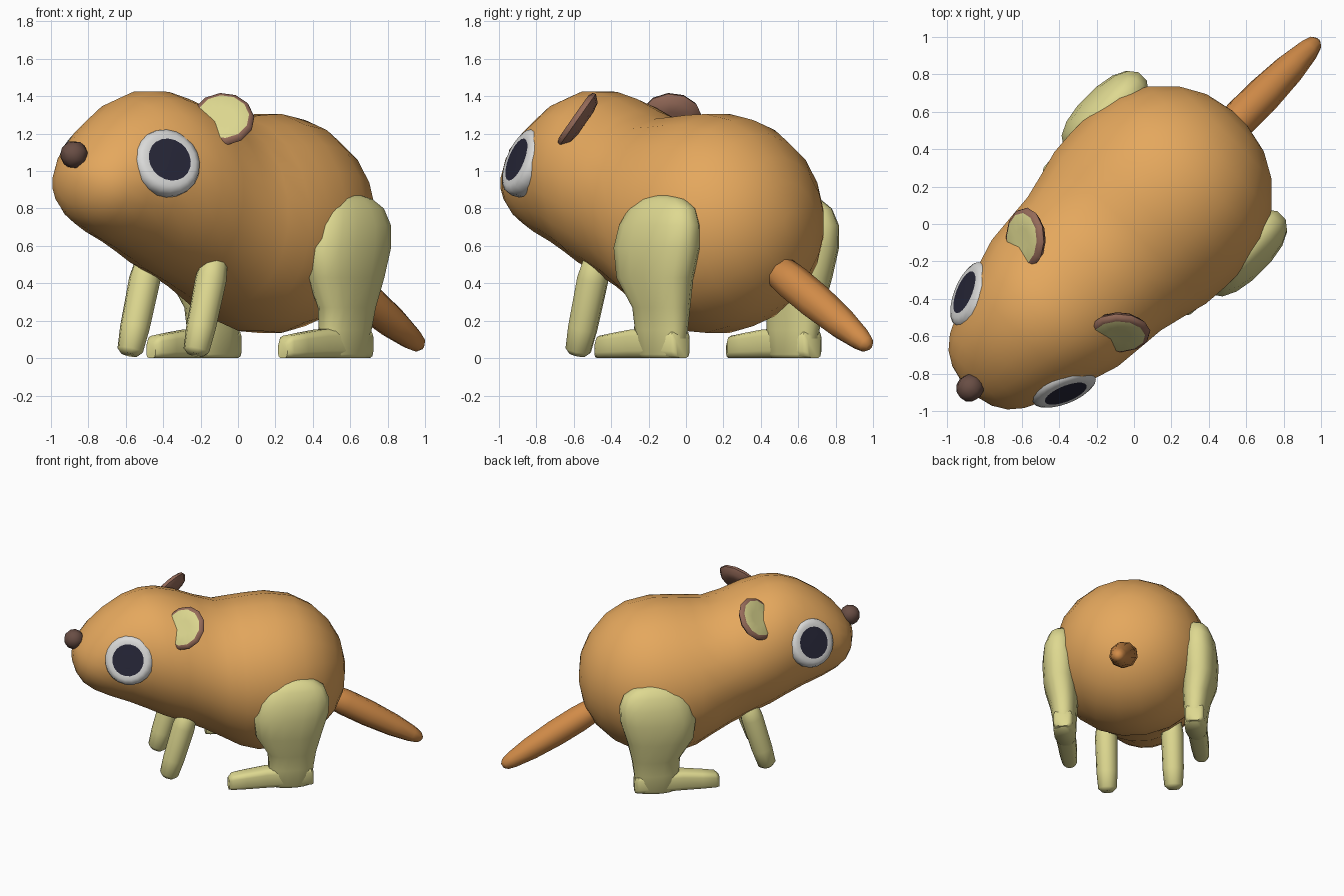
import bpy, bmesh, math
from mathutils import Vector

R = math.sqrt(0.5)


def P(u, s, z):
    """Animal space (forward, left, up) to world: it faces the -x -y corner."""
    return Vector(((s - u) * R, (-u - s) * R, z))


def material(name, rgb):
    m = bpy.data.materials.new(name)
    m.diffuse_color = (*rgb, 1)
    return m


FUR = material("tan fur", (0.78, 0.39, 0.11))
TAIL = material("orange tail", (0.64, 0.26, 0.065))
CREAM = material("pale yellow", (0.73, 0.69, 0.28))
EAR = material("ear brown", (0.30, 0.145, 0.10))
NOSE = material("nose brown", (0.14, 0.075, 0.058))
WHITE = material("eye white", (0.70, 0.70, 0.69))
PUPIL = material("pupil dark", (0.02, 0.02, 0.04))


def ring(c, a, b, n=12, power=1.0):
    """Closed cross-section round c with half-axis vectors a and b."""
    def f(v):
        return math.copysign(abs(v) ** power, v)
    return [c + a * f(math.cos(t)) + b * f(math.sin(t))
            for t in (2 * math.pi * (i + 0.5) / n for i in range(n))]


def loft(name, rings, mats, band_mat=None, angle=45):
    """Skin rings into a capped solid; band_mat(i) picks the slot per band."""
    bm = bmesh.new()
    loops = [[bm.verts.new(p) for p in r] for r in rings]
    n = len(loops[0])
    for k, (lo, hi) in enumerate(zip(loops, loops[1:])):
        for i in range(n):
            j = (i + 1) % n
            f = bm.faces.new((lo[i], lo[j], hi[j], hi[i]))
            f.material_index = band_mat(k) if band_mat else 0
    bm.faces.new(loops[0][::-1])
    cap = bm.faces.new(loops[-1])
    cap.material_index = band_mat(len(rings) - 1) if band_mat else 0
    bmesh.ops.recalc_face_normals(bm, faces=bm.faces)
    me = bpy.data.meshes.new(name)
    bm.to_mesh(me)
    bm.free()
    for m in mats:
        me.materials.append(m)
    ob = bpy.data.objects.new(name, me)
    bpy.context.collection.objects.link(ob)
    bpy.ops.object.select_all(action='DESELECT')
    ob.select_set(True)
    bpy.context.view_layer.objects.active = ob
    bpy.ops.object.shade_smooth_by_angle(angle=math.radians(angle))
    return ob


def lathe(name, c, axis, profile, mats, band_mat=None, n=12, angle=60):
    """Turn (radius, height) pairs about an axis through c."""
    axis = axis.normalized()
    a = axis.orthogonal().normalized()
    b = axis.cross(a)
    return loft(name, [ring(c + axis * h, a * r, b * r, n) for r, h in profile],
                mats, band_mat, angle)


# body and head: (forward, centre height, half width, half height)
body = [(-0.80, 0.72, 0.06, 0.06), (-0.765, 0.72, 0.22, 0.22), (-0.69, 0.72, 0.355, 0.355),
        (-0.57, 0.722, 0.475, 0.475), (-0.42, 0.722, 0.555, 0.558), (-0.24, 0.72, 0.592, 0.592),
        (-0.10, 0.722, 0.59, 0.585), (0.03, 0.737, 0.58, 0.558), (0.16, 0.77, 0.545, 0.515),
        (0.30, 0.83, 0.51, 0.50), (0.45, 0.895, 0.497, 0.497), (0.60, 0.945, 0.483, 0.485),
        (0.72, 0.975, 0.445, 0.455), (0.85, 0.985, 0.397, 0.405), (1.00, 0.97, 0.338, 0.33),
        (1.11, 0.95, 0.285, 0.255), (1.18, 0.935, 0.225, 0.185), (1.225, 0.94, 0.15, 0.12),
        (1.25, 0.95, 0.05, 0.05)]
loft("body", [ring(P(u, 0, z), P(0, w, 0), P(0, 0, h), 20) for u, z, w, h in body],
     [FUR], angle=70)

# nose ball
lathe("nose", P(1.24, 0, 1.088), P(1, 0, 0.2),
      [(0.074 * math.sin(t) + 0.002, -0.074 * math.cos(t))
       for t in (math.pi * i / 6 for i in range(7))], [NOSE], n=8)

# tail
lathe("tail", P(-0.66, 0, 0.49), P(-0.71, 0, -0.42),
      [(0.05, -0.02), (0.09, 0.04), (0.1, 0.18), (0.099, 0.38), (0.085, 0.60),
       (0.062, 0.76), (0.045, 0.82), (0.02, 0.845)], [TAIL], n=9)

# hind leg sections: (height, forward, left, half length, half width)
thigh = [(0.0, -0.315, 0.495, 0.14, 0.07), (0.02, -0.312, 0.495, 0.158, 0.082),
         (0.15, -0.312, 0.498, 0.17, 0.09), (0.27, -0.318, 0.505, 0.182, 0.105),
         (0.43, -0.29, 0.525, 0.25, 0.128), (0.59, -0.305, 0.525, 0.285, 0.138),
         (0.71, -0.325, 0.525, 0.27, 0.125), (0.80, -0.335, 0.515, 0.225, 0.10),
         (0.85, -0.335, 0.51, 0.15, 0.07), (0.87, -0.335, 0.51, 0.07, 0.035)]
# foot sections: (forward, half width, height)
foot = [(-0.475, 0.05, 0.12), (-0.455, 0.072, 0.15), (-0.30, 0.078, 0.16),
        (-0.12, 0.07, 0.155), (0.03, 0.066, 0.135), (0.13, 0.058, 0.12),
        (0.16, 0.035, 0.09)]

for side, label in ((1, "left"), (-1, "right")):
    loft("hind_leg_" + label,
         [ring(P(u, s * side, z), P(a, 0, 0), P(0, b, 0), 16, 0.85) for z, u, s, a, b in thigh],
         [CREAM], angle=70)
    loft("hind_foot_" + label,
         [ring(P(u, 0.498 * side, h / 2), P(0, w, 0), P(0, 0, h / 2), 12, 0.5)
          for u, w, h in foot], [CREAM], angle=50)

    # front leg: tapered peg with rounded ends
    lathe("front_leg_" + label, P(0.572, 0.25 * side, 0.018), P(-0.145, 0, 0.5),
          [(0.045, 0.0), (0.07, 0.025), (0.08, 0.15), (0.085, 0.42), (0.07, 0.53),
           (0.035, 0.56)], [CREAM], n=10)

    # ear: flattened disc with a pale inner face, half sunk in the head
    lathe("ear_" + label, P(0.465, 0.352 * side, 1.275), P(0.58, 0.57 * side, 0.57),
          [(0.08, -0.045), (0.135, -0.035), (0.168, 0.0), (0.162, 0.018), (0.14, 0.028),
           (0.06, 0.026)], [EAR, CREAM], lambda k: int(k >= 4), n=12)

    # eye: rounded white rim with a dark pupil
    lathe("eye_" + label, P(0.885, 0.35 * side, 1.048), P(0.37, 0.865 * side, 0.35),
          [(0.15, -0.10), (0.183, -0.05), (0.188, -0.01), (0.177, 0.024), (0.148, 0.04),
           (0.12, 0.039), (0.06, 0.042)], [WHITE, PUPIL], lambda k: int(k >= 5), n=20)
